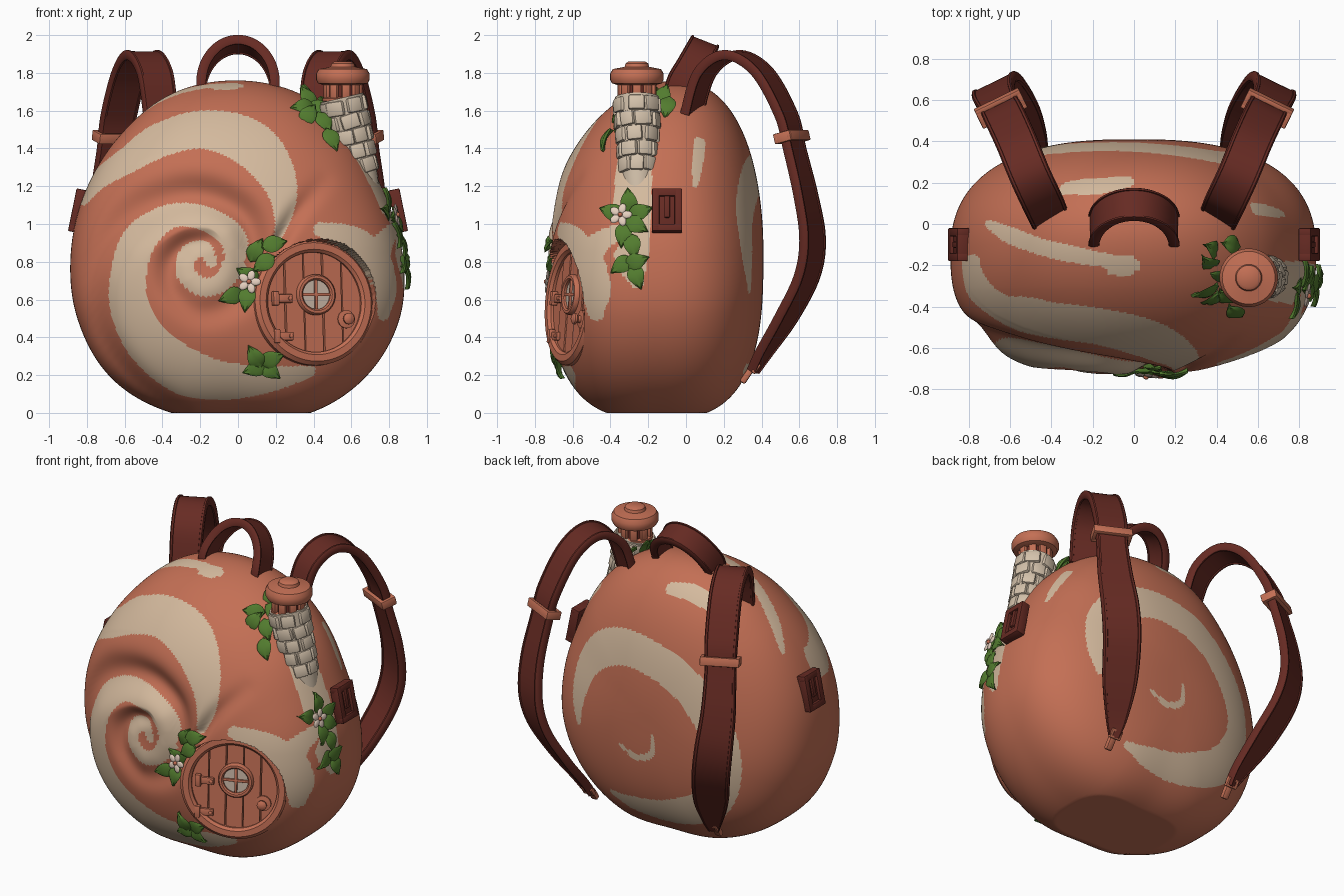
import bpy, bmesh, math, random
from mathutils import Vector as V, Matrix, kdtree
from mathutils.bvhtree import BVHTree

if "Cube" in bpy.data.objects:
    bpy.data.objects.remove(bpy.data.objects["Cube"])
random.seed(4)
T, Rot = Matrix.Translation, Matrix.Rotation
def mat(name, c):
    m = bpy.data.materials.new(name); m.diffuse_color = (*c, 1); return m
ORANGE = mat("terracotta", (.55, .16, .09)); CREAM = mat("cream", (.66, .49, .34))
LEATHER = mat("dark leather", (.135, .024, .017)); GREEN = mat("leaf green", (.085, .2, .028))
STONE = mat("stone", (.66, .54, .41)); PETAL = mat("petal", (.80, .64, .53)); GLASS = mat("window pane", (.58, .47, .38))
def finish(name, bm, *mats):
    bmesh.ops.recalc_face_normals(bm, faces=bm.faces)
    me = bpy.data.meshes.new(name); bm.to_mesh(me); bm.free()
    for m in mats: me.materials.append(m)
    bpy.context.collection.objects.link(bpy.data.objects.new(name, me))
def axes(x, y, z, loc):
    return T(loc) @ Matrix((x, y, z)).transposed().to_4x4()
def curve(pts, n=12, closed=False):          # Catmull-Rom through tuples
    out, N = [], len(pts)
    get = (lambda i: pts[i % N]) if closed else (lambda i: pts[max(0, min(N - 1, i))])
    for i in range(N if closed else N - 1):
        for t in (k / n for k in range(n)):
            out.append(tuple(.5 * (2*b + (c-a)*t + (2*a-5*b+4*c-d)*t*t + (3*b-a-3*c+d)*t**3)
                       for a, b, c, d in zip(get(i-1), get(i), get(i+1), get(i+2))))
    return out if closed else out + [tuple(pts[-1])]
def bridge(bm, rings, caps=True):            # skin a row of vertex loops
    for a, b in zip(rings, rings[1:]):
        for i in range(len(a)):
            k = (i+1) % len(a); bm.faces.new((a[i], a[k], b[k], b[i]))
    if caps: bm.faces.new(rings[0][::-1]); bm.faces.new(rings[-1])
def box(bm, M, size, bevel=.006):
    vs = bmesh.ops.create_cube(bm, size=1, matrix=M @ Matrix.Diagonal((*size, 1)))["verts"]
    bmesh.ops.bevel(bm, geom=list({e for v in vs for e in v.link_edges}), offset=bevel, segments=2, profile=.5, affect='EDGES')
def lathe(bm, M, prof, segs=32, closed=False):
    ang = [2*math.pi*i/segs for i in range(segs)]
    rings = [[bm.verts.new(M @ V((r*math.cos(a), r*math.sin(a), z))) for a in ang] for r, z in prof]
    bridge(bm, rings + [rings[0]] if closed else rings, not closed)
def frame(bm, M, W, H, bar, depth):          # rectangular loop of four bars
    for s in (-1, 1):
        box(bm, M @ T((s*(W-bar)/2, 0, 0)), (bar, H, depth))
        box(bm, M @ T((0, s*(H-bar)/2, 0)), (W, bar, depth))
def band(bm, pts, wdir, th):                 # strap: points are x, y, z, half width
    P, rings = curve(pts, 8), []
    prof = ((-1, -.6), (-.93, -1), (-.82, -1), (-.8, -.75), (.8, -.75), (.82, -1), (.93, -1), (1, -.6))
    prof += tuple((a, -b) for a, b in prof[::-1])
    for i, p in enumerate(P):
        tan = (V(P[min(i+1, len(P)-1)][:3]) - V(P[max(i-1, 0)][:3])).normalized()
        w = (wdir - tan*wdir.dot(tan)).normalized(); n = tan.cross(w)
        rings.append([bm.verts.new(V(p[:3]) + w*p[3]*a + n*th*b) for a, b in prof])
    bridge(bm, rings)
class Stroke:                                # painted or carved path: two positions, width, depth in hundredths
    def __init__(self, *paths):
        self.s = [p for path in paths for p in curve([tuple(v/100 for v in q) for q in path], 16)]
        self.kd = kdtree.KDTree(len(self.s))
        for i, p in enumerate(self.s): self.kd.insert((p[0], p[1], 0), i)
        self.kd.balance()
    def covers(self, a, b):
        _, i, d = self.kd.find((a, b, 0)); return d < self.s[i][2]
    def depth(self, a, b):
        return max((self.s[i][3]*math.exp(-(d/self.s[i][2])**2) for _, i, d in self.kd.find_range((a, b, 0), .24)), default=0)
# cream stripes seen from each side
paint_front = Stroke(
    ((-14,80,3),(-18,87,4),(-26,84,5),(-28,75,5),(-20,67,5),(-9,69,5),(-2,80,6),(-3,93,7),(-18,103,6.5),(-36,104,6.5),
     (-52,92,9),(-58,73,9.5),(-57,55,10.5),(-47,36,11.5),(-28,22,12.5),(-7,17,10),(17,18,7),(38,22,3)),
    ((21,93,2),(24,105,5),(22.5,121,9),(13,137,12),(0,146,12),(-20,150,10),(-42,144,9),(-58,134,7),(-73,124,5),(-82,113,3)),
    ((44,97,4),(60,92,7),(72,82,8),(78,66,6),(77,52,3)), ((-12,173,2),(-2,173,2)))
paint_side = Stroke(((-27,135,9),(-28,118,10),(-29,100,10),(-29,82,9),(-26,70,4)), ((-36,96,4),(-48,88,6),(-50,75,4)),
                    ((7,143,3),(6,132,3),(5,121,1.5)))
paint_back = Stroke(((55,65,2),(56,82,6),(50,104,9),(34,120,11),(10,125,11),(-22,115,11),(-45,90,11),(-52,62,10),(-40,36,11),(-12,23,9),(15,21,6),(32,24,2)),
                    ((20,62,1),(8,57,2),(-3,62,2),(-4,74,1)), ((-33,159,3),(-18,164,4),(-3,164,3)))
paint_top = Stroke(((-70,0,2),(-61,-5,4),(-45,-11,4),(-28,-15,4),(0,-20,3)))
# spiral groove
groove = Stroke(((-17,92,5,3),(-28,89,6,5),(-36,79,7,5),(-34,65,7,4),(-20,54,8,3),(-2,60,8,4),(8,80,8,6),(4,102,9,8),(-12,113,10,9),
    (-31,114,11,9),(-52,106,12,9),(-67,92,10,8),(-75,70,8,6),(-72,42,7,5),(-54,17,6,4),(-30,1,5,2)), ((22,92,4,5),(31,106,5,3),(45,122,6,1)))
# door frame of reference
yaw = math.radians(21)
dn = V((math.sin(yaw), -math.cos(yaw), .08)).normalized(); dx = V((math.cos(yaw), math.sin(yaw), 0))
D = axes(dx, dn.cross(dx), dn, (.4, -.605, .585)); Di = D.inverted()
# shell body: superelliptic rings around an outline
NA, NR = 384, 216
outline = curve([(r,) for r in (.87,.835,.865,.90,.91,.91,.88,.87,.885,.92,.945,.92,.88,.93,.945,.925)], NA//16, True)
bm = bmesh.new(); rings = []
for j in range(1, NR):
    t = math.pi*j/NR; ring = []
    for i in range(NA):
        a = 2*math.pi*i/NA; n = 2.45 - .45*math.sin(a) + .2*max(0, math.cos(t))
        s = math.sin(t)**(2/n); c = math.cos(t); yy = math.copysign(abs(c)**(2/n), -c)
        x, z = outline[i][0]*s*math.cos(a), max(0, .85 + outline[i][0]*s*math.sin(a))
        y = -.15 + .56*yy + .1*max(0, (z-.85)/.9)**2
        if y < -.1:
            k = min(1, (-.1-y)/.2)
            bulge = .035*math.exp(-((x+.25)**2 + (z-.85)**2)/.4)
            y += k*(groove.depth(x, z) - bulge) + .03*math.exp(-((x+.2)**2+(z-.81)**2)/.02)
        q = Di @ V((x, y, z))                # flat recess for the door
        if y < -.2 and math.hypot(q.x, q.y) < .325: q.z = -.04
        ring.append(bm.verts.new(D @ q))
    rings.append(ring)
bridge(bm, rings)
for f in bm.faces:
    c = f.calc_center_median()
    f.material_index = int((c.y < -.15 and paint_front.covers(c.x, c.z)) or (c.x > .3 and paint_side.covers(c.y, c.z))
        or (c.y > .02 and paint_back.covers(c.x, c.z)) or (c.z > 1 and paint_top.covers(c.x, c.y)))
bmesh.ops.recalc_face_normals(bm, faces=bm.faces)
bvh = BVHTree.FromBMesh(bm)
finish("shell_body", bm, ORANGE, CREAM)
# round door: frame, planks, hinges, knob, window
bm = bmesh.new()
lathe(bm, D, [(.265,-.04),(.265,.015),(.28,.03),(.315,.03),(.335,.01),(.335,-.05)], 64, True)
finish("door_frame", bm, ORANGE)
bm = bmesh.new(); R = .268
for k in range(5):
    x0, x1 = -R + k*2*R/5 + .004, -R + (k+1)*2*R/5 - .004
    half = [(x, math.sqrt(max(R*R - x*x, 1e-5))) for x in (x0 + (x1-x0)*i/8 for i in range(9))]
    poly = [(x, -h) for x, h in half] + half[::-1]
    bridge(bm, [[bm.verts.new(D @ V((x, y, z))) for x, y in poly] for z in (-.045, .004*(k % 2))])
finish("door_planks", bm, ORANGE)
bm = bmesh.new(); W = D @ T((.01, .04, 0))
lathe(bm, W, [(.078,0),(.078,.022),(.086,.03),(.1,.03),(.108,.02),(.108,0)], 32, True)
box(bm, W @ T((0, 0, .014)), (.016, .16, .016), .003); box(bm, W @ T((0, 0, .014)), (.16, .016, .016), .003)
for z in (.02, -.18):
    box(bm, D @ T((-.175, z, .012)), (.1, .045, .022)); box(bm, D @ T((-.222, z, .018)), (.035, .075, .035))
    lathe(bm, D @ T((-.14, z, .02)), [(.012,0),(.012,.01),(.005,.015)], 10)
lathe(bm, D @ T((.18, -.09, 0)), [(.048,0),(.048,.012),(.02,.016),(.018,.03),(.03,.04),(.03,.052),(.015,.062)], 20)
finish("door_fittings", bm, ORANGE)
bm = bmesh.new(); lathe(bm, W, [(.08,.003),(.08,.009)]); finish("door_window_pane", bm, GLASS)
# chimney: leaning stone stack with a tiled cap
bm = bmesh.new(); foot, head = V((.675, -.25, 1.14)), V((.55, -.26, 1.67)); up = (head-foot).normalized()
ax = up.orthogonal().normalized(); C = axes(ax, up.cross(ax), up, foot); L = (head-foot).length
lathe(bm, C, [(.07, -.05), (.09, .1), (.117, L)], 24)
for r in range(5):
    z = .13 + (r+.5)*(L-.14)/5; rad = .07 + .03*z/L
    for k in range(7):
        M = C @ Rot(math.tau/7*(k + .5*(r % 2) + random.uniform(-.12, .12)), 4, 'Z') @ T((rad, 0, z))
        box(bm, M @ Rot(random.uniform(-.1, .1), 4, 'X'), (.054, .85*rad + .02*random.random(), .08), .012)
finish("chimney_stones", bm, STONE)
bm = bmesh.new(); K = T((.555, -.26, 0))
lathe(bm, K, [(.095,1.645),(.108,1.65),(.108,1.665),(.09,1.672)])
lathe(bm, K, [(.1,1.735),(.132,1.745),(.142,1.765),(.142,1.795),(.128,1.82),(.065,1.832),(.06,1.85),(.045,1.86)])
for k in range(9): box(bm, K @ Rot(k*math.tau/9, 4, 'Z') @ T((.09, 0, 1.705)), (.025, .045, .085))
finish("chimney_cap", bm, ORANGE)
bm = bmesh.new(); lathe(bm, K, [(.085,1.65),(.085,1.75)], 20); finish("chimney_flue", bm, LEATHER)
# straps, buckles, clips and side tabs, mirrored
path = [(.41,.03,1.58,9.5),(.44,.1,1.80,10),(.505,.24,1.895,10),(.57,.40,1.81,10),(.63,.53,1.58,10),(.655,.575,1.4,9.5),(.68,.635,1.15,10.5),
        (.67,.67,.92,11.5),(.63,.64,.72,11.5),(.555,.53,.50,10.5),(.485,.415,.32,6.5),(.455,.355,.22,3)]
for s, side in ((1, "right"), (-1, "left")):
    w = V((.9*s, -.44, 0)).normalized(); bm = bmesh.new()
    band(bm, [(x*s, y, z, h/100) for x, y, z, h in path], w, .026)
    finish("shoulder_strap_" + side, bm, LEATHER)
    bm = bmesh.new(); tan = V((0, .27, -.96)); tan = (tan - w*w.dot(tan)).normalized()
    frame(bm, axes(w, tan.cross(w), tan, (.645*s, .56, 1.46)), .24, .1, .025, .055)
    B = T((.455*s, .335, .2)) @ Rot(-.6, 4, 'X')
    frame(bm, B @ T((0, .01, .05)) @ Rot(math.pi/2, 4, 'X'), .08, .06, .018, .025)
    box(bm, B @ T((0, -.01, -.01)), (.045, .035, .09), .01)
    finish("strap_buckle_" + side, bm, ORANGE)
    bm = bmesh.new(); P = axes((0, s, 0), (-.2*s, 0, .98), (.98*s, 0, .2), (.848*s, -.1, 1.07))
    frame(bm, P, .16, .23, .04, .06); box(bm, P, (.13, .19, .02)); box(bm, P @ T((0, .02, .014)), (.03, .12, .02))
    finish("side_tab_" + side, bm, LEATHER)
# top carry handle
bm = bmesh.new()
band(bm, [(.195*math.cos(a), -.04 + .135*max(0, math.sin(a)), 1.72 + .23*math.sin(a), .08)
          for a in (math.radians(-15 + 21*i) for i in range(11))], V((0, .92, -.36)), .026)
finish("carry_handle", bm, LEATHER)
# leaves and flowers laid on the shell
def seat(view, a, b, ang, lift):
    o, d, u = (V((a, -2, b)), V((0, 1, 0)), V((1, 0, 0))) if view == 'F' else (V((2, a, b)), V((-1, 0, 0)), V((0, 1, 0)))
    hit, n, _, _ = bvh.ray_cast(o, d)
    if hit is None: hit, n, _, _ = bvh.find_nearest(o + d*1.6)
    n = (n - d).normalized(); u = (u - n*u.dot(n)).normalized()
    return axes(u, n.cross(u), n, hit + n*lift) @ Rot(math.radians(ang), 4, 'Z')
leaves = [('F', *p) for p in ((.19,.89,15),(.10,.86,60),(.14,.79,215),(.05,.73,150),(-.04,.62,200),(.05,.60,260),(.11,.69,-40),
    (.09,.30,120),(.18,.29,20),(.17,.23,-40),(.09,.24,200),(.36,1.66,120),(.34,1.61,190),(.43,1.60,-20),(.45,1.53,-60),(.49,1.44,-65),(.41,1.65,60))]
leaves += [('S', *p) for p in ((-.39,1.06,160),(-.24,1.06,20),(-.30,1.12,95),(-.26,.99,-30),(-.33,.94,-100),(-.28,.88,-80),
    (-.34,.78,215),(-.26,.72,-70),(-.26,.80,20),(-.12,1.67,70),(-.1,1.61,-100))]
bm = bmesh.new()
for leaf in leaves:
    M = seat(*leaf, .014) @ Rot(-.12, 4, 'Y'); rows = []
    for t in (i/7 for i in range(8)):
        h = .002 + .044*math.sin(math.pi*t**.75); x = -.07 + .14*t; z = .018*math.sin(math.pi*t)
        rows.append([bm.verts.new(M @ V(p)) for p in ((x,-h,z),(x,-h*.5,z+.008),(x,0,z+.004),(x,h*.5,z+.008),(x,h,z),(x,0,z-.018))])
    bridge(bm, rows)
finish("leaves", bm, GREEN)
bm, bc = bmesh.new(), bmesh.new()
for f in (('F', .065, .69), ('S', -.34, 1.04)):
    M = seat(*f, 0, .048)
    for k in range(5):
        P = M @ Rot(k*math.tau/5, 4, 'Z') @ T((.035, 0, 0)) @ Matrix.Diagonal((.028, .021, .007, 1))
        bmesh.ops.create_icosphere(bm, subdivisions=2, radius=1, matrix=P)
    bmesh.ops.create_icosphere(bc, subdivisions=2, radius=.013, matrix=M @ T((0, 0, .006)))
finish("flower_petals", bm, PETAL); finish("flower_centres", bc, ORANGE)
# smooth shading with kept creases
for o in bpy.context.scene.objects: o.select_set(True); bpy.context.view_layer.objects.active = o
bpy.ops.object.shade_smooth_by_angle(angle=math.radians(40))

for m in bpy.data.materials:
    if m.users and not m.is_grease_pencil:
        m.use_nodes = True
        m.node_tree.nodes["Principled BSDF"].inputs["Base Color"].default_value = m.diffuse_color
